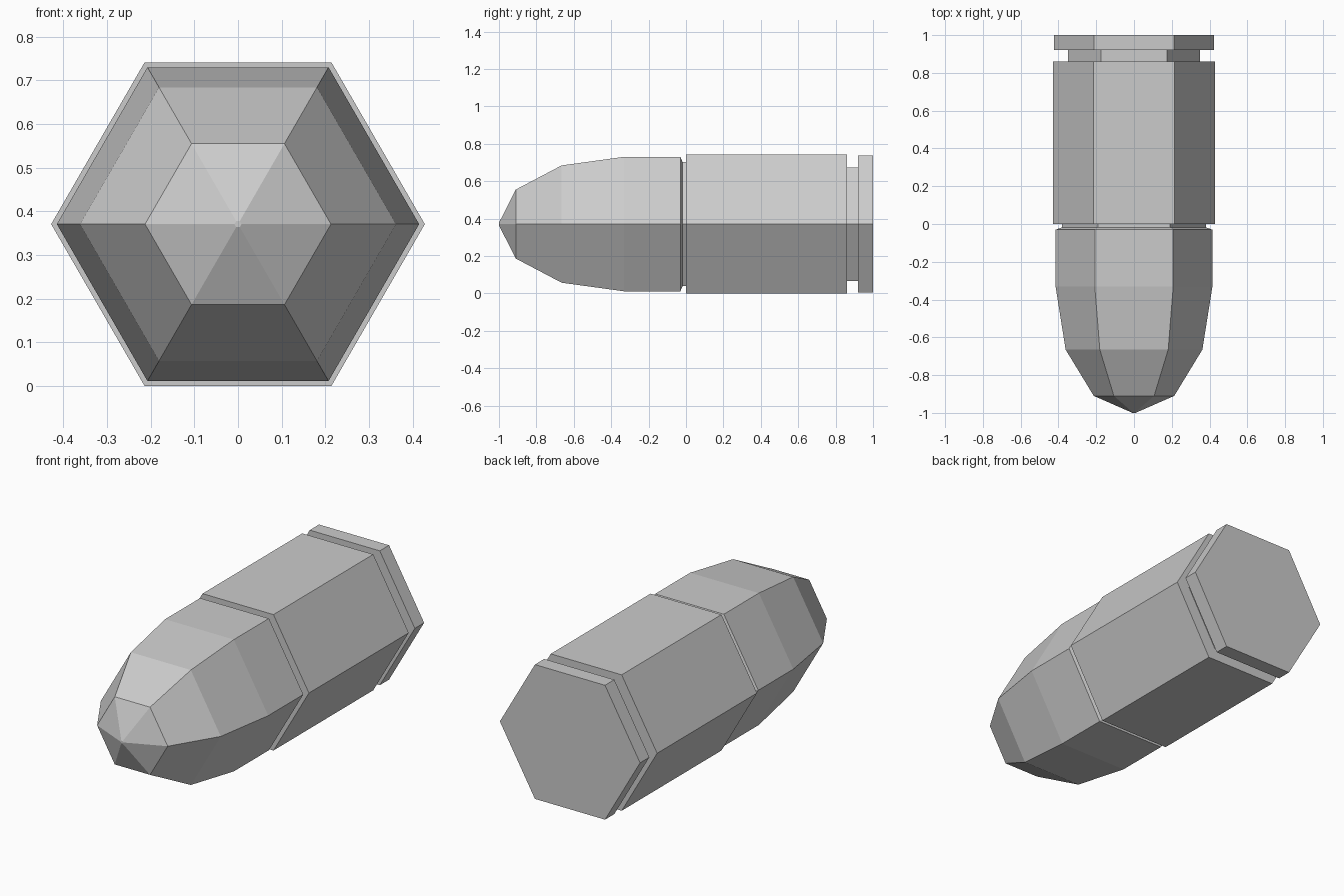
import bpy, bmesh
from math import cos, sin, pi

if "Cube" in bpy.data.objects:
    bpy.data.objects.remove(bpy.data.objects["Cube"])

SIDES = 6
R = 0.428
AXIS_Z = R * cos(pi / SIDES)   # flat side rests on z = 0


def hex_lathe(name, profile, cap_front=False, cap_back=False):
    """Sweep (y, corner radius) stations into a six-sided shell along y."""
    bm = bmesh.new()
    rings = []
    for y, r in profile:
        rings.append([bm.verts.new((r * cos(2 * pi * i / SIDES), y,
                                    AXIS_Z + r * sin(2 * pi * i / SIDES)))
                      for i in range(SIDES)])
    for a, b in zip(rings, rings[1:]):
        for i in range(SIDES):
            j = (i + 1) % SIDES
            bm.faces.new((a[i], b[i], b[j], a[j]))
    if cap_front:
        bm.faces.new(rings[0])
    if cap_back:
        bm.faces.new(rings[-1][::-1])
    bm.normal_update()
    mesh = bpy.data.meshes.new(name)
    bm.to_mesh(mesh)
    bm.free()
    obj = bpy.data.objects.new(name, mesh)
    bpy.context.collection.objects.link(obj)
    return obj


# Pointed front section, ending in the narrow neck
hex_lathe("pointed_tip", [
    (-1.0, 0.008), (-0.91, 0.213), (-0.665, 0.362), (-0.332, 0.415),
    (-0.03, 0.415), (-0.018, 0.382), (0.0, 0.382),
], cap_front=True)

# Casing with its groove and rear rim
hex_lathe("casing", [
    (0.0, 0.382), (0.0, R), (0.86, R), (0.86, 0.35),
    (0.92, 0.35), (0.92, 0.423), (1.0, 0.423),
], cap_back=True)
